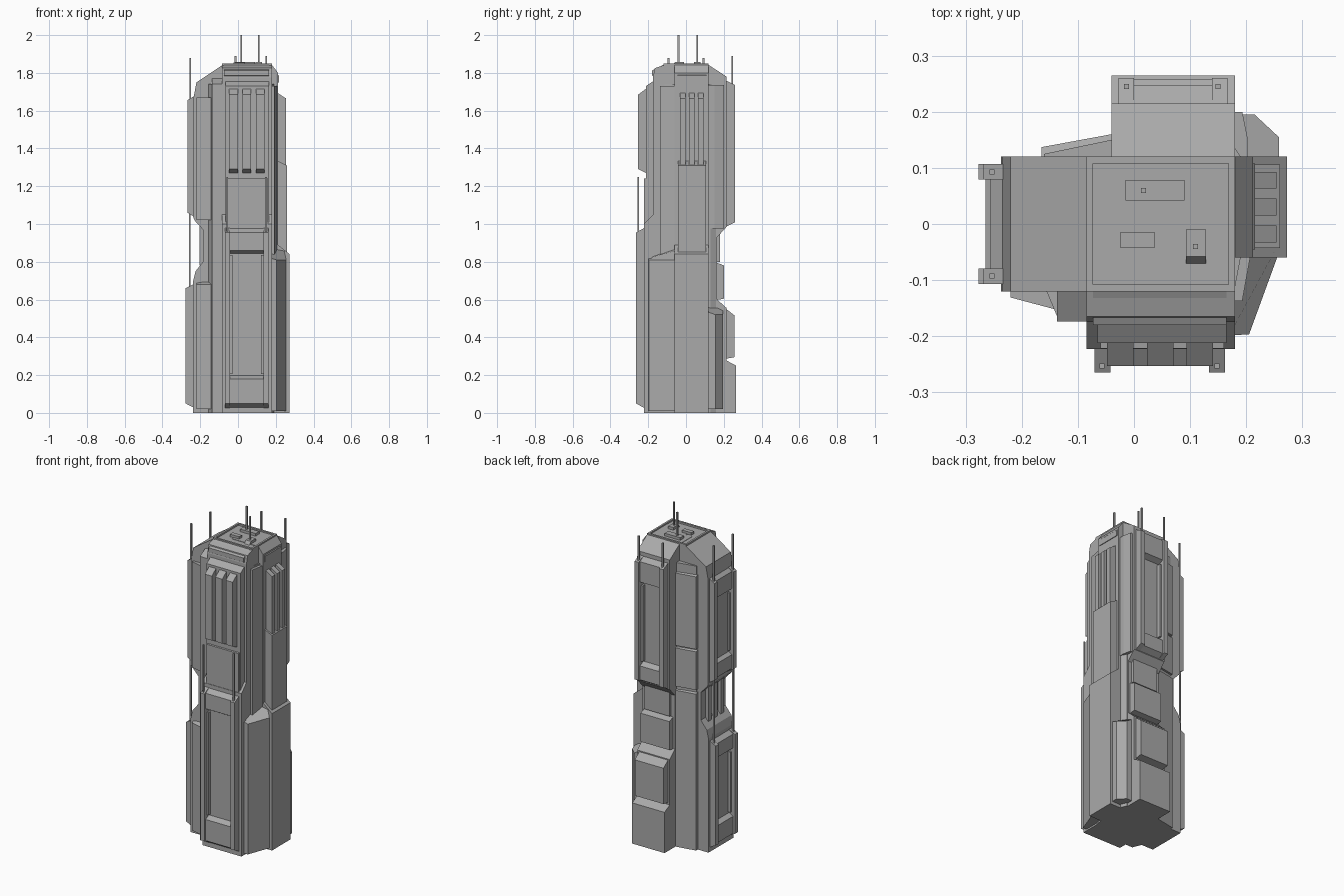
import bpy, bmesh

grey = bpy.data.materials.new("concrete grey")
grey.diffuse_color = (0.40, 0.40, 0.40, 1)

# Each side maps (across, outward, height) to world space
SIDES = {
    "front": lambda u, o, z: (u, -o, z),
    "back": lambda u, o, z: (u, o, z),
    "left": lambda u, o, z: (-o, u, z),
    "right": lambda u, o, z: (o, u, z),
}


def loft(name, ring_a, ring_b):
    """Closed solid between two matching rings of points."""
    bm = bmesh.new()
    a = [bm.verts.new(p) for p in ring_a]
    b = [bm.verts.new(p) for p in ring_b]
    bm.faces.new(a)
    bm.faces.new(b)
    for i in range(len(a)):
        j = (i + 1) % len(a)
        bm.faces.new((a[i], a[j], b[j], b[i]))
    bmesh.ops.recalc_face_normals(bm, faces=bm.faces)
    me = bpy.data.meshes.new(name)
    bm.to_mesh(me)
    bm.free()
    me.materials.append(grey)
    ob = bpy.data.objects.new(name, me)
    bpy.context.collection.objects.link(ob)
    return ob


def slab(name, side, u0, u1, profile):
    f = SIDES[side]
    return loft(name, [f(u0, o, z) for o, z in profile], [f(u1, o, z) for o, z in profile])


def pad(name, side, u0, u1, o0, o1, z0, z1, top=0.0, bottom=0.0):
    """Raised plate whose top and bottom ends may slope back."""
    return slab(name, side, u0, u1, [(o0, z0), (o1, z0 + bottom), (o1, z1 - top), (o0, z1)])


def column(name, pts, z0, z1):
    """Vertical prism; z1 may be a list of heights for a sloping top."""
    tops = z1 if isinstance(z1, list) else [z1] * len(pts)
    return loft(name, [(x, y, z0) for x, y in pts],
                [(x, y, t) for (x, y), t in zip(pts, tops)])


def box(name, x0, x1, y0, y1, z0, z1):
    return column(name, [(x0, y0), (x1, y0), (x1, y1), (x0, y1)], z0, z1)


def antenna(name, x, y, z0, z1, r=0.0045):
    return box(name, x - r, x + r, y - r, y + r, z0, z1)


def frame(name, side, u0, u1, o0, o1, z0, z1, head, foot, post=0.028):
    """Two posts with a head and a foot block around a recess."""
    for tag, a in (("a", u0), ("b", u1 - post)):
        pad(name + "_post_" + tag, side, a, a + post, o0, o1, z0, z1, 0.03, 0.03)
    a, b = u0 + post, u1 - post
    pad(name + "_head", side, a, b, o0, o1 - 0.012, z1 - head, z1, 0.03, 0.025)
    pad(name + "_foot", side, a, b, o0, o1 - 0.012, z0, z0 + foot, 0.025, 0.03)
    for tag, c in (("a", a), ("b", b - 0.012)):
        pad(name + "_lip_" + tag, side, c, c + 0.012, o0, o1 - 0.022, z0 + foot, z1 - head)


# Central core
column("core", [(-0.137, -0.165), (0.17, -0.165), (0.19, -0.06), (0.19, 0.12), (0.17, 0.15),
                (-0.04, 0.15), (-0.16, 0.125), (-0.16, -0.11)], 0, 1.74)

# Roof cap with raised rim and roof units
box("cap", -0.085, 0.18, -0.12, 0.12, 1.60, 1.838)
for s, y in (("front", -0.12), ("back", 0.108)):
    box("rim_" + s, -0.085, 0.18, y, y + 0.012, 1.838, 1.85)
for s, x in (("left", -0.085), ("right", 0.168)):
    box("rim_" + s, x, x + 0.012, -0.108, 0.108, 1.838, 1.85)
slab("roof_unit_back", "back", -0.015, 0.09, [(0.042, 1.838), (0.042, 1.858), (0.078, 1.858), (0.078, 1.838)])
slab("roof_unit_left", "front", -0.025, 0.037, [(0.015, 1.838), (0.015, 1.856), (0.042, 1.856), (0.042, 1.838)])
slab("roof_unit_right", "front", 0.093, 0.128, [(0.01, 1.838), (0.01, 1.858), (0.058, 1.858), (0.072, 1.838)])
antenna("roof_antenna_back", 0.017, 0.06, 1.84, 2.0)
antenna("roof_antenna_front", 0.11, -0.04, 1.84, 2.0)

# Front wing
slab("front_wing", "front", -0.085, 0.18,
     [(0, 0), (0.223, 0), (0.223, 1.00), (0.175, 1.05), (0.175, 1.775), (0.165, 1.825), (0.12, 1.84), (0, 1.84)])
pad("front_crown_panel", "front", -0.073, 0.165, 0.12, 0.18, 1.78, 1.842, 0.03, 0.005)
pad("front_backing", "front", -0.065, 0.165, 0.16, 0.212, 1.0, 1.765, 0.035)
pad("front_plate", "front", -0.06, 0.16, 0.16, 0.222, 0.95, 1.25, 0.01)
for i, u in enumerate((-0.048, 0.023, 0.094)):
    pad(f"front_fin_{i}", "front", u, u + 0.047, 0.20, 0.253, 1.265, 1.725, 0.04, 0.025)
frame("front_frame", "front", -0.07, 0.162, 0.21, 0.265, 0.02, 0.985, 0.15, 0.185)
for i, x in enumerate((-0.057, 0.148)):
    antenna(f"front_antenna_{i}", x, -0.253, 0.95, 1.25)

# Back wing
slab("back_wing", "back", -0.04, 0.18,
     [(0, 0), (0.215, 0), (0.215, 0.555), (0.165, 0.60), (0.165, 0.93), (0.215, 0.985), (0.215, 1.78),
      (0.12, 1.842), (0, 1.842)])
pad("back_base", "back", -0.04, 0.18, 0.2, 0.265, 0, 0.285, 0.035)
pad("back_low_panel", "back", -0.028, 0.167, 0.2, 0.258, 0.285, 0.56, 0.045, 0.01)
pad("back_mid_panel", "back", -0.028, 0.167, 0.15, 0.202, 0.595, 0.80, 0.02, 0.01)
pad("back_neck_panel", "back", -0.015, 0.155, 0.15, 0.18, 0.80, 0.95)
frame("back_frame", "back", -0.028, 0.167, 0.2, 0.26, 0.98, 1.765, 0.18, 0.14)
for i, x in enumerate((-0.013, 0.15)):
    antenna(f"back_antenna_{i}", x, 0.245, 1.73, 1.89)

# Left wing
slab("left_wing", "left", -0.12, 0.12,
     [(0, 0), (0.237, 0), (0.237, 0.70), (0.225, 0.75), (0.185, 0.80), (0.185, 0.97), (0.225, 1.013),
      (0.235, 1.03), (0.235, 1.67), (0.22, 1.75), (0.085, 1.84), (0, 1.84)])
frame("left_upper_frame", "left", -0.107, 0.107, 0.22, 0.268, 1.03, 1.685, 0.16, 0.14)
frame("left_lower_frame", "left", -0.107, 0.107, 0.22, 0.277, 0.02, 0.69, 0.14, 0.16)
for i, u in enumerate((-0.075, -0.015, 0.045)):
    pad(f"left_rib_{i}", "left", u, u + 0.03, 0.17, 0.205, 0.78, 1.0)
for i, y in enumerate((-0.093, 0.093)):
    antenna(f"left_upper_antenna_{i}", -0.253, y, 1.65, 1.88)
    antenna(f"left_lower_antenna_{i}", -0.256, y, 0.66, 1.06)

# Right wing
slab("right_wing", "right", -0.06, 0.12,
     [(0, 0), (0.273, 0), (0.273, 0.84), (0.212, 0.89), (0.212, 1.80), (0.18, 1.842), (0, 1.842)])
pad("right_crown_panel", "right", -0.045, 0.108, 0.17, 0.216, 1.75, 1.835, 0.05)
pad("right_plate", "right", -0.043, 0.106, 0.2, 0.26, 0.845, 1.34, 0.03)
for i, u in enumerate((-0.033, 0.015, 0.063)):
    pad(f"right_fin_{i}", "right", u, u + 0.03, 0.2, 0.254, 1.30, 1.70, 0.035)

# Corner panels between the wings
fl = [(-0.22, -0.1), (-0.22, -0.131), (-0.137, -0.153), (-0.137, -0.1)]
column("front_left_lower_panel", fl, 0.02, [0.70, 0.68, 0.68, 0.70])
column("front_left_upper_panel", fl, 1.02, 1.67)
column("front_left_strip", [(-0.137, -0.1), (-0.137, -0.174), (-0.085, -0.174), (-0.085, -0.1)],
       0, [1.78, 1.74, 1.74, 1.78])
bl = [(-0.165, 0.1), (-0.165, 0.137), (-0.04, 0.16), (-0.04, 0.1)]
for n, z0, z1 in (("lower", 0, 0.96), ("middle", 0.985, 1.22), ("upper", 1.235, 1.68)):
    column("back_left_" + n + "_panel", bl, z0, [z1 + 0.02, z1, z1, z1 + 0.02])
column("front_right_upper_panel", [(0.15, -0.05), (0.15, -0.137), (0.193, -0.137), (0.207, -0.06), (0.205, -0.05)],
       0.80, 1.73)
column("front_right_lower_panel", [(0.15, -0.05), (0.17, -0.198), (0.205, -0.197), (0.255, -0.06), (0.25, -0.05)],
       0.01, [0.88, 0.82, 0.81, 0.81, 0.86])
column("back_right_upper_panel", [(0.15, 0.1), (0.203, 0.1), (0.203, 0.15), (0.193, 0.2), (0.15, 0.2)], 0.975, 1.735)
column("back_right_middle_panel", [(0.15, 0.1), (0.2, 0.1), (0.2, 0.13), (0.185, 0.16), (0.15, 0.16)], 0, 0.975)
column("back_right_lower_panel", [(0.15, 0.1), (0.258, 0.1), (0.258, 0.155), (0.215, 0.195), (0.15, 0.195)],
       0.02, [0.58, 0.54, 0.52, 0.52, 0.56])
